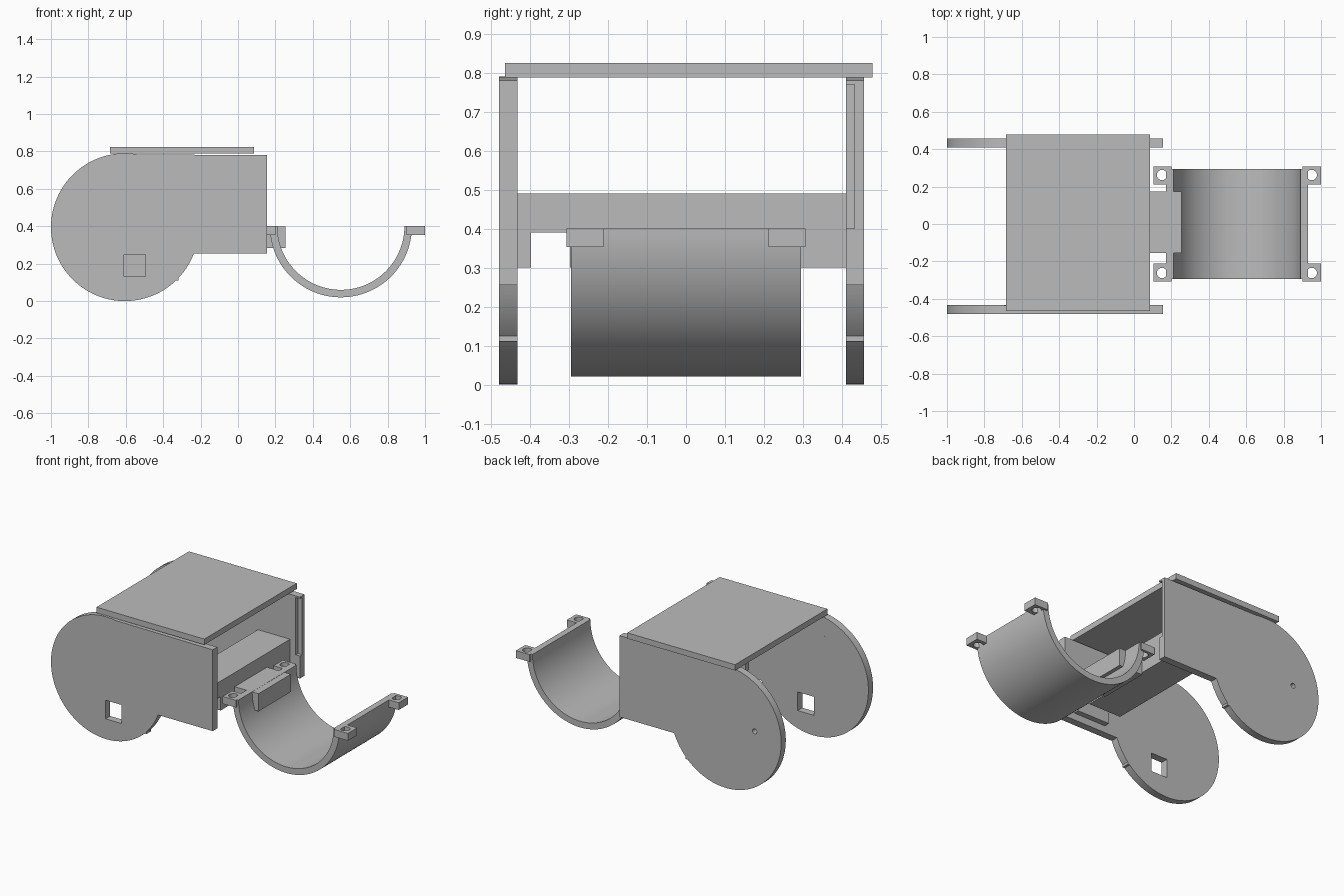
import bpy, bmesh
from math import sin, cos, pi, radians, asin
from mathutils import Vector

cube = bpy.data.objects.get("Cube")
if cube:
    bpy.data.objects.remove(cube, do_unlink=True)

grey = bpy.data.materials.new("light grey plastic")
grey.use_nodes = True
grey.diffuse_color = (0.5, 0.5, 0.5, 1)
grey.node_tree.nodes["Principled BSDF"].inputs["Base Color"].default_value = (0.5, 0.5, 0.5, 1)


def extrude(name, outline, axis, lo, hi):
    """Closed 2D outline swept along y (xz outline) or z (xy outline)."""
    bm = bmesh.new()
    place = (lambda a, b: (a, lo, b)) if axis == "y" else (lambda a, b: (a, b, lo))
    face = bm.faces.new([bm.verts.new(place(a, b)) for a, b in outline])
    sweep = bmesh.ops.extrude_face_region(bm, geom=[face])
    step = Vector((0, hi - lo, 0)) if axis == "y" else Vector((0, 0, hi - lo))
    bmesh.ops.translate(bm, vec=step, verts=[g for g in sweep["geom"] if isinstance(g, bmesh.types.BMVert)])
    bmesh.ops.recalc_face_normals(bm, faces=bm.faces)
    mesh = bpy.data.meshes.new(name)
    bm.to_mesh(mesh)
    bm.free()
    mesh.materials.append(grey)
    ob = bpy.data.objects.new(name, mesh)
    bpy.context.collection.objects.link(ob)
    return ob


def box(name, x0, x1, y0, y1, z0, z1):
    return extrude(name, [(x0, y0), (x1, y0), (x1, y1), (x0, y1)], "z", z0, z1)


def arc(cx, cy, r, start, end, n):
    return [(cx + r * cos(start + (end - start) * i / n),
             cy + r * sin(start + (end - start) * i / n)) for i in range(n + 1)]


def cut(ob, cutters):
    for c in cutters:
        mod = ob.modifiers.new("cut", "BOOLEAN")
        mod.operation, mod.solver, mod.object = "DIFFERENCE", "EXACT", c
    bpy.context.view_layer.update()
    mesh = bpy.data.meshes.new_from_object(ob.evaluated_get(bpy.context.evaluated_depsgraph_get()))
    ob.modifiers.clear()
    ob.data = mesh
    for c in cutters:
        bpy.data.objects.remove(c, do_unlink=True)


# Side plates: a disc running into a rectangular arm
R, CX = 0.395, -0.605
low = asin((0.255 - R) / R)
outline = arc(CX, R, R, radians(80), 2 * pi + low, 80) + [(0.155, 0.255), (0.155, 0.78)]
plates = {}
for side, y0, y1 in (("front", -0.48, -0.433), ("back", 0.41, 0.457)):
    plates[side] = extrude(side + "_side_plate", outline, "y", y0, y1)
    box(side + "_stop_tab", -0.36, -0.317, y0, y1, 0.11, 0.13)

# Square window and thin slot in the front, pin hole and edge rebate in the back
cut(plates["front"], [box("window", -0.61, -0.495, -0.6, -0.3, 0.13, 0.25),
                      box("slot", -0.695, -0.685, -0.437, -0.3, 0.66, 0.82)])
cut(plates["back"], [extrude("pin_hole", arc(-0.81, 0.42, 0.016, 0, 2 * pi * 15 / 16, 15), "y", 0.3, 0.6),
                     box("rebate", 0.125, 0.2, 0.3, 0.433, 0.4, 0.77)])

# Lid
box("top_plate", -0.685, 0.085, -0.465, 0.478, 0.788, 0.825)

# Cross bar with a notch underneath
bar = box("cross_bar", -0.145, 0.085, -0.433, 0.41, 0.30, 0.49)
cut(bar, [box("notch", -0.3, 0.2, -0.398, -0.298, 0.2, 0.39)])

# Half-round cradle and the block joining it to the bar
half = arc(0.55, 0.4, 0.38, pi, 2 * pi, 64) + arc(0.55, 0.4, 0.34, 2 * pi, pi, 64)
extrude("cradle", half, "y", -0.295, 0.295)
box("connector_block", 0.085, 0.255, -0.155, 0.175, 0.285, 0.399)

# Four screw lugs
for xname, x0, x1, hx in (("inner", 0.105, 0.2, 0.15), ("outer", 0.902, 1.0, 0.95)):
    for yname, s in (("front", -1), ("back", 1)):
        ys = sorted((s * 0.212, s * 0.307))
        lug = box(f"{xname}_{yname}_lug", x0, x1, *ys, 0.353, 0.4)
        hole = arc(hx, s * 0.262, 0.028, 0, 2 * pi * 23 / 24, 23)
        cut(lug, [extrude("screw_hole", hole, "z", 0.3, 0.5)])

# Smooth the curves, keep the edges sharp
bpy.ops.object.select_all(action="DESELECT")
for ob in bpy.context.collection.objects:
    if ob.type == "MESH":
        ob.select_set(True)
        bpy.context.view_layer.objects.active = ob
bpy.ops.object.shade_smooth_by_angle(angle=radians(30))
